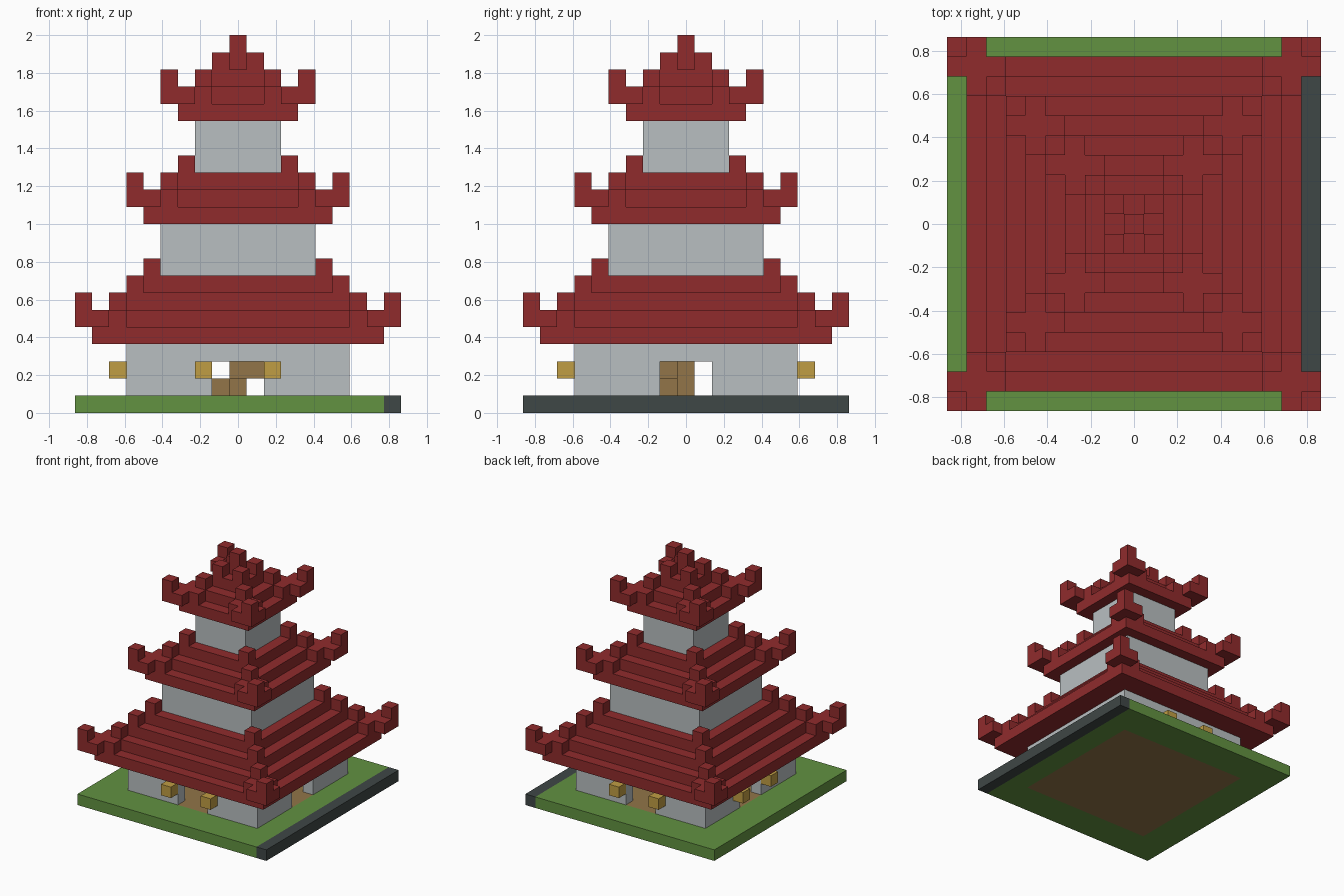
import bpy
import bmesh
from mathutils import Matrix, Vector

U = 2 / 22  # size of one block

if "Cube" in bpy.data.objects:
    bpy.data.objects.remove(bpy.data.objects["Cube"], do_unlink=True)


def linear(c):
    c /= 255
    return c / 12.92 if c <= 0.04045 else ((c + 0.055) / 1.055) ** 2.4


def material(name, r, g, b):
    mat = bpy.data.materials.new(name)
    mat.use_nodes = True
    color = (linear(r), linear(g), linear(b), 1)
    mat.diffuse_color = color
    mat.node_tree.nodes["Principled BSDF"].inputs["Base Color"].default_value = color
    return mat


RED = material("roof red", 144, 43, 44)
GREY = material("wall grey", 185, 191, 193)
GREEN = material("lawn green", 98, 146, 65)
DARK = material("curb dark", 63, 71, 70)
GOLD = material("lantern gold", 192, 157, 68)
BROWN = material("wood brown", 146, 117, 72)


def blocks(name, mat, spans):
    """One object from boxes given as inclusive block ranges x, y, z."""
    bm = bmesh.new()
    for x, y, z in spans:
        lo = Vector((x[0] - 0.5, y[0] - 0.5, z[0])) * U
        hi = Vector((x[1] + 0.5, y[1] + 0.5, z[1] + 1)) * U
        place = Matrix.Translation((lo + hi) / 2) @ Matrix.Diagonal((*(hi - lo), 1))
        bmesh.ops.create_cube(bm, size=1, matrix=place)
    mesh = bpy.data.meshes.new(name)
    bm.to_mesh(mesh)
    bm.free()
    mesh.materials.append(mat)
    obj = bpy.data.objects.new(name, mesh)
    bpy.context.scene.collection.objects.link(obj)
    return obj


def cell(x, y, z):
    return (x, x), (y, y), (z, z)


def square(h, z0, z1):
    return (-h, h), (-h, h), (z0, z1)


# Ground: wooden floor, lawn around it and a curb along one side
blocks("floor", BROWN, [square(6, 0, 0)])
blocks("lawn", GREEN, [
    ((-9, 8), (-9, -7), (0, 0)), ((-9, 8), (7, 9), (0, 0)),
    ((-9, -7), (-6, 6), (0, 0)), ((7, 8), (-6, 6), (0, 0))])
blocks("curb", DARK, [((9, 9), (-9, 9), (0, 0))])

# Ground storey: hollow, with a doorway in the middle of each side
walls = []
for s in (-6, 6):
    for a, b in ((-6, -2), (2, 6)):
        walls.append(((a, b), (s, s), (1, 3)))
    for a, b in ((-5, -2), (2, 5)):
        walls.append(((s, s), (a, b), (1, 3)))
    walls.append(((-1, 1), (s, s), (3, 3)))
    walls.append(((s, s), (-1, 1), (3, 3)))
blocks("ground_walls", GREY, walls)

# Upper storeys
blocks("middle_walls", GREY, [square(4, 8, 10)])
blocks("top_walls", GREY, [square(2, 14, 16)])

# Winding stair around a central post
steps = [(-1, 0, 1), (-1, -1, 1), (0, -1, 2), (1, -1, 2), (1, 0, 3), (1, 1, 3)]
blocks("stair", BROWN, [((0, 0), (0, 0), (1, 3))] + [cell(*s) for s in steps])

# Lanterns beside three of the doorways
for s in (-2, 2):
    side = "left" if s > 0 else "right"
    blocks("front_lantern_" + side, GOLD, [cell(s, -7, 2)])
    blocks("back_lantern_" + side, GOLD, [cell(s, 7, 2)])
    blocks("side_lantern_" + ("back" if s > 0 else "front"), GOLD, [cell(-7, s, 2)])


def roof(name, half, z, tiers):
    """Stepped square tiers with hip blocks and upturned corners."""
    blocks(name + "_tiers", RED, [square(half - i, z + i, z + i) for i in range(tiers)])
    hips = [(half - i, half - i, z + 1 + i) for i in range(tiers)]
    hips += [(half, half - 1, z + 1), (half - 1, half, z + 1)]
    tip = half + 1
    hips += [(tip, tip, z + 1), (tip, half, z + 1), (half, tip, z + 1), (tip, tip, z + 2)]
    blocks(name + "_corners", RED, [cell(sx * x, sy * y, k)
                                    for x, y, k in hips for sx in (-1, 1) for sy in (-1, 1)])


roof("lower_roof", 8, 4, 4)
roof("middle_roof", 5, 11, 3)
roof("top_roof", 3, 17, 3)
blocks("finial", RED, [((0, 0), (0, 0), (20, 21))])
